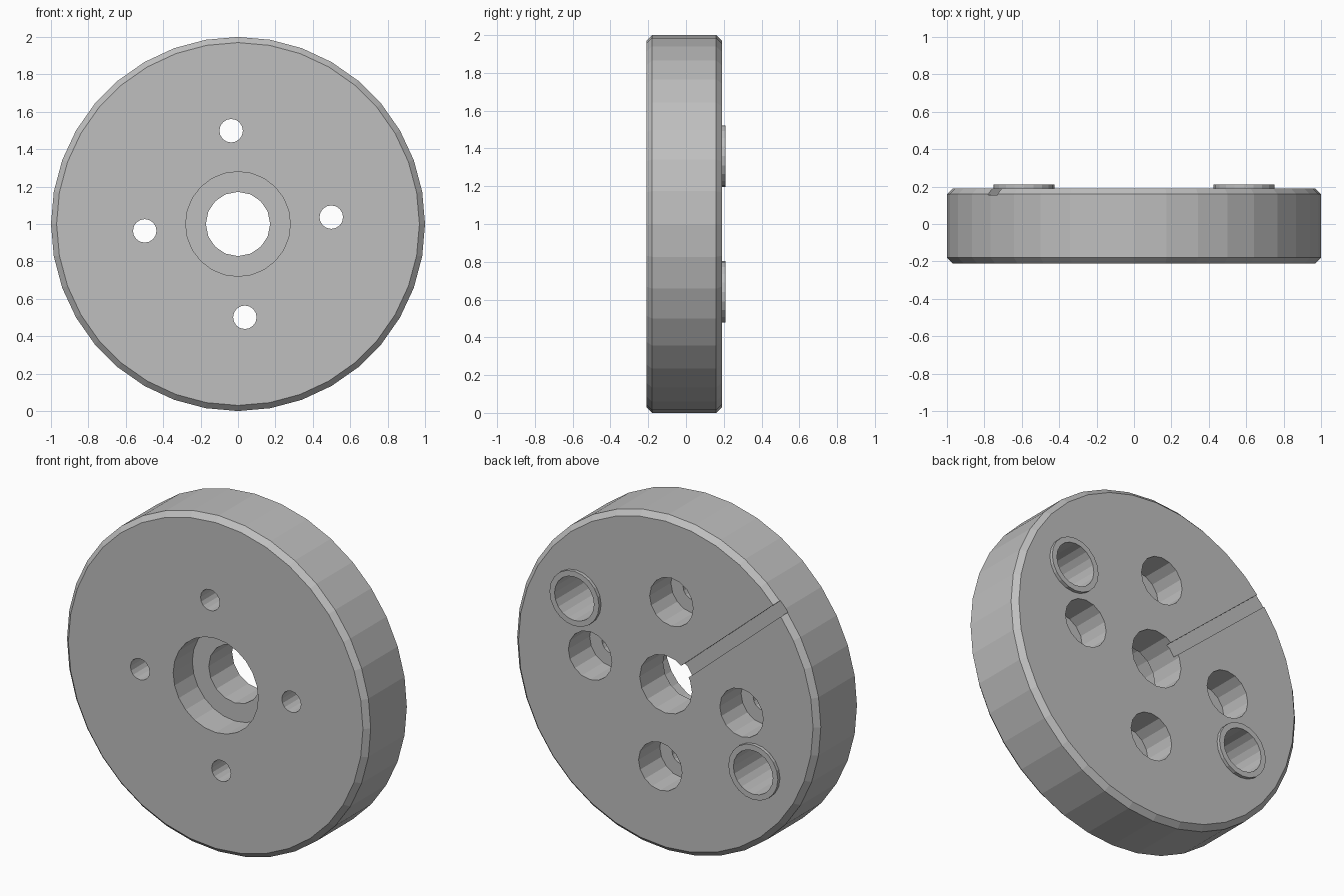
import bpy
import math
from mathutils import Matrix, Vector

FRONT, BACK = -0.21, 0.19

cube = bpy.data.objects.get("Cube")
if cube:
    bpy.data.objects.remove(cube, do_unlink=True)

steel = bpy.data.materials.new("grey_metal")
steel.use_nodes = True
steel.diffuse_color = (0.52, 0.52, 0.52, 1)
steel.node_tree.nodes["Principled BSDF"].inputs["Base Color"].default_value = steel.diffuse_color


def cylinder(name, radius, y0, y1, x=0, z=1, sides=16):
    """Cylinder along y, from y0 to y1."""
    bpy.ops.mesh.primitive_cylinder_add(
        vertices=sides, radius=radius, depth=y1 - y0,
        location=(x, (y0 + y1) / 2, z), rotation=(math.pi / 2, 0, 0))
    obj = bpy.context.object
    bpy.ops.object.transform_apply(location=True, rotation=True, scale=True)
    obj.name = name
    obj.data.materials.append(steel)
    return obj


def polar(radius, degrees):
    a = math.radians(degrees)
    return radius * math.cos(a), 1 + radius * math.sin(a)


def apply(obj, mod):
    bpy.context.view_layer.objects.active = obj
    bpy.ops.object.modifier_apply(modifier=mod.name)


def cut(obj, cutter):
    mod = obj.modifiers.new("cut", 'BOOLEAN')
    mod.operation = 'DIFFERENCE'
    mod.solver = 'EXACT'
    mod.object = cutter
    apply(obj, mod)
    bpy.data.objects.remove(cutter, do_unlink=True)


# Chamfered disc
disc = cylinder("disc", 1, FRONT, BACK, sides=36)
bevel = disc.modifiers.new("chamfer", 'BEVEL')
bevel.width = 0.03
bevel.segments = 1
bevel.limit_method = 'ANGLE'
bevel.angle_limit = math.radians(40)
apply(disc, bevel)

# Centre bore and front recess
cut(disc, cylinder("bore", 0.172, -0.5, 0.5))
cut(disc, cylinder("recess", 0.28, -0.5, FRONT + 0.18, sides=24))

# Four counterbored bolt holes
for i in range(4):
    x, z = polar(0.5, 4.2 + 90 * i)
    cut(disc, cylinder("bolt_hole", 0.063, -0.5, 0.5, x, z))
    cut(disc, cylinder("counterbore", 0.143, BACK - 0.2, 0.5, x, z))

# Radial groove across the back, from bore to rim
bpy.ops.mesh.primitive_cube_add(size=1)
groove = bpy.context.object
turn = Matrix.Rotation(math.radians(-139.2), 4, 'Y')
groove.data.transform(Matrix.Translation(Vector((0, BACK, 1))) @ turn
                      @ Matrix.Translation(Vector((0.65, 0, 0)))
                      @ Matrix.Diagonal((1.1, 0.07, 0.075, 1)))
cut(disc, groove)

# Two raised bushings set in blind holes
for side, degrees in (("left", 31.4), ("right", 211.4)):
    x, z = polar(0.69, degrees)
    cut(disc, cylinder("seat", 0.163, BACK - 0.3, 0.5, x, z, 20))
    bushing = cylinder(side + "_bushing", 0.163, BACK - 0.3, BACK + 0.02, x, z, 20)
    cut(bushing, cylinder("bushing_bore", 0.13, BACK - 0.29, 0.5, x, z, 20))
